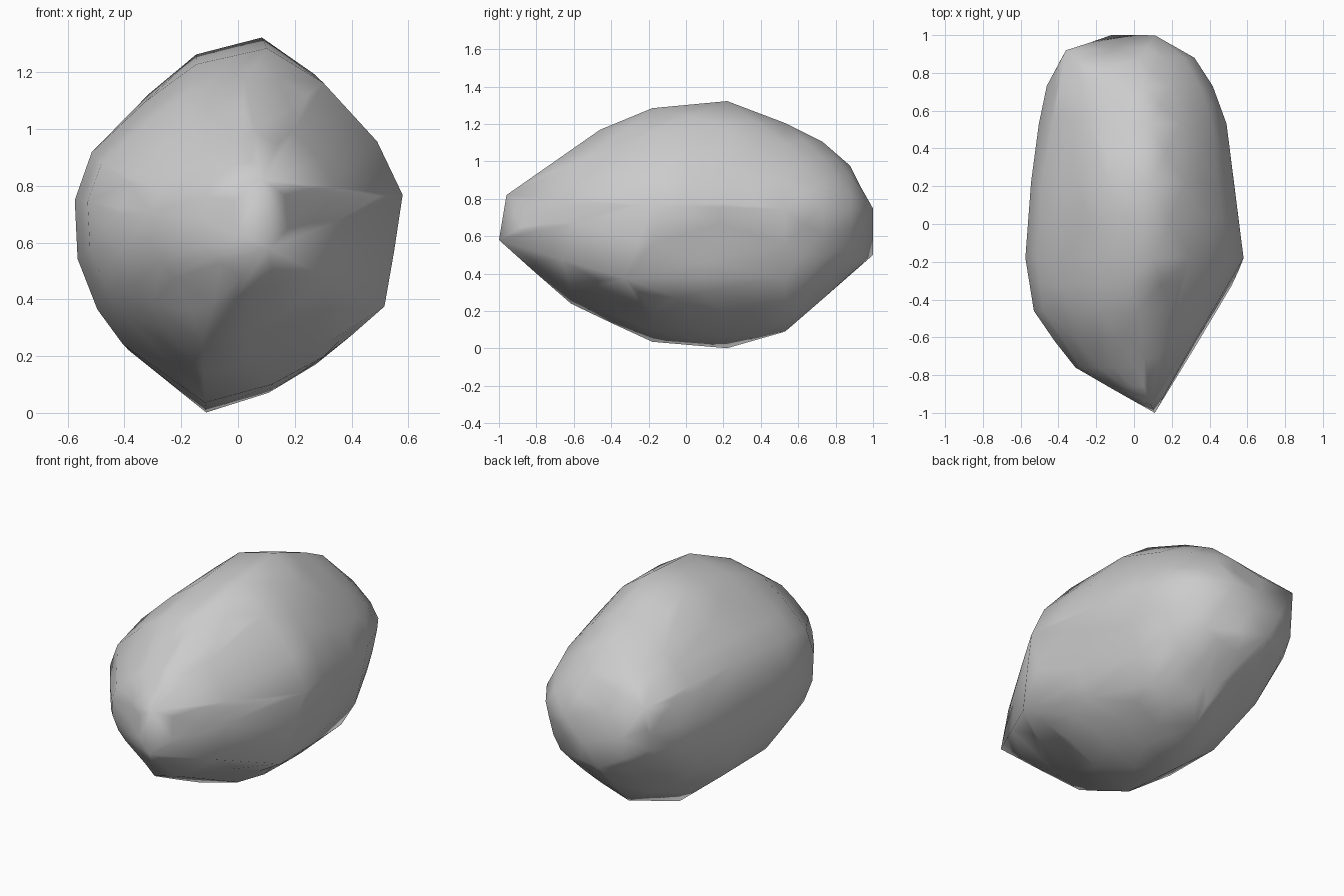
import bpy, bmesh, math
from mathutils import Vector

if "Cube" in bpy.data.objects:
    bpy.data.objects.remove(bpy.data.objects["Cube"])

# Silhouette profiles of the boulder, each as (y, value)
TOP = [(-1, .60), (-.96, .82), (-.6, 1.06), (-.48, 1.16), (-.22, 1.28), (.2, 1.33),
       (.52, 1.21), (.74, 1.10), (.9, .96), (1, .75)]
BOTTOM = [(-1, .56), (-.78, .40), (-.65, .25), (-.42, .16), (-.15, .02), (.25, 0),
          (.56, .10), (.82, .35), (1, .50)]
LEFT = [(-1, .09), (-.87, -.12), (-.76, -.31), (-.62, -.42), (-.46, -.53), (-.15, -.58),
        (.18, -.55), (.5, -.51), (.74, -.46), (.92, -.36), (1, -.12)]
RIGHT = [(-1, .12), (-.72, .26), (-.3, .51), (-.18, .58), (.2, .53),
         (.5, .50), (.71, .43), (.88, .32), (1, .11)]
# Cross-section outline (x, z), refitted to the profiles at every station
OUTLINE = [(-.12, 0), (.12, .07), (.3, .17), (.47, .35), (.54, .56), (.58, .78), (.49, .98),
           (.3, 1.2), (.1, 1.33), (-.15, 1.27), (-.33, 1.13), (-.52, .94), (-.58, .76),
           (-.57, .54), (-.5, .35), (-.41, .22)]
STATIONS = [-.76, -.62, -.46, -.18, .22, .53, .73, .88]
# Protruding corners: front tip, right spur, blunt back
CORNERS = [(.11, -1, .58), (.09, -.96, .82), (-.12, -.87, .68), (.52, -.33, .37),
           (.11, 1, .75), (-.12, 1, .5), (-.36, .92, .89)]
# Shallow dents: centre, push direction, radius
DENTS = [((-.31, -.72, .32), (.3, .7, .25), .15, .05),
         ((.40, -.38, .24), (-.4, .2, .5), .13, .05),
         ((-.1, .97, .85), (.1, -.8, -.3), .12, .04)]


def sample(profile, y):
    for (a, va), (b, vb) in zip(profile, profile[1:]):
        if y <= b:
            return va + (vb - va) * (y - a) / (b - a)
    return profile[-1][1]


# Boulder: skin a taut hull over the fitted sections and corners
bm = bmesh.new()
for y in STATIONS:
    l, r, b, t = (sample(p, y) for p in (LEFT, RIGHT, BOTTOM, TOP))
    for x, z in OUTLINE:
        # the keel drifts to the right towards the back
        drift = .12 * max(0, min(1, (y - .2) / .33)) * max(0, 1 - z / .4)
        bm.verts.new((l + (x + .58) / 1.16 * (r - l) + drift, y, b + z / 1.33 * (t - b)))
for c in CORNERS:
    bm.verts.new(c)
hull = bmesh.ops.convex_hull(bm, input=bm.verts[:])
loose = {v for v in hull["geom_interior"] + hull["geom_unused"]
         if isinstance(v, bmesh.types.BMVert)}
bmesh.ops.delete(bm, geom=list(loose), context='VERTS')

# Refine long edges so the dents have vertices to act on
long_edges = [e for e in bm.edges if e.calc_length() > .25]
bmesh.ops.subdivide_edges(bm, edges=long_edges, cuts=1)
bmesh.ops.triangulate(bm, faces=bm.faces[:])
for v in bm.verts:
    for centre, push, radius, depth in DENTS:
        d = (v.co - Vector(centre)).length
        v.co += Vector(push).normalized() * depth * math.exp(-(d / radius) ** 2)
bmesh.ops.recalc_face_normals(bm, faces=bm.faces[:])
for f in bm.faces:
    f.smooth = True

mesh = bpy.data.meshes.new("boulder")
bm.to_mesh(mesh)
bm.free()
bpy.context.collection.objects.link(bpy.data.objects.new("boulder", mesh))
